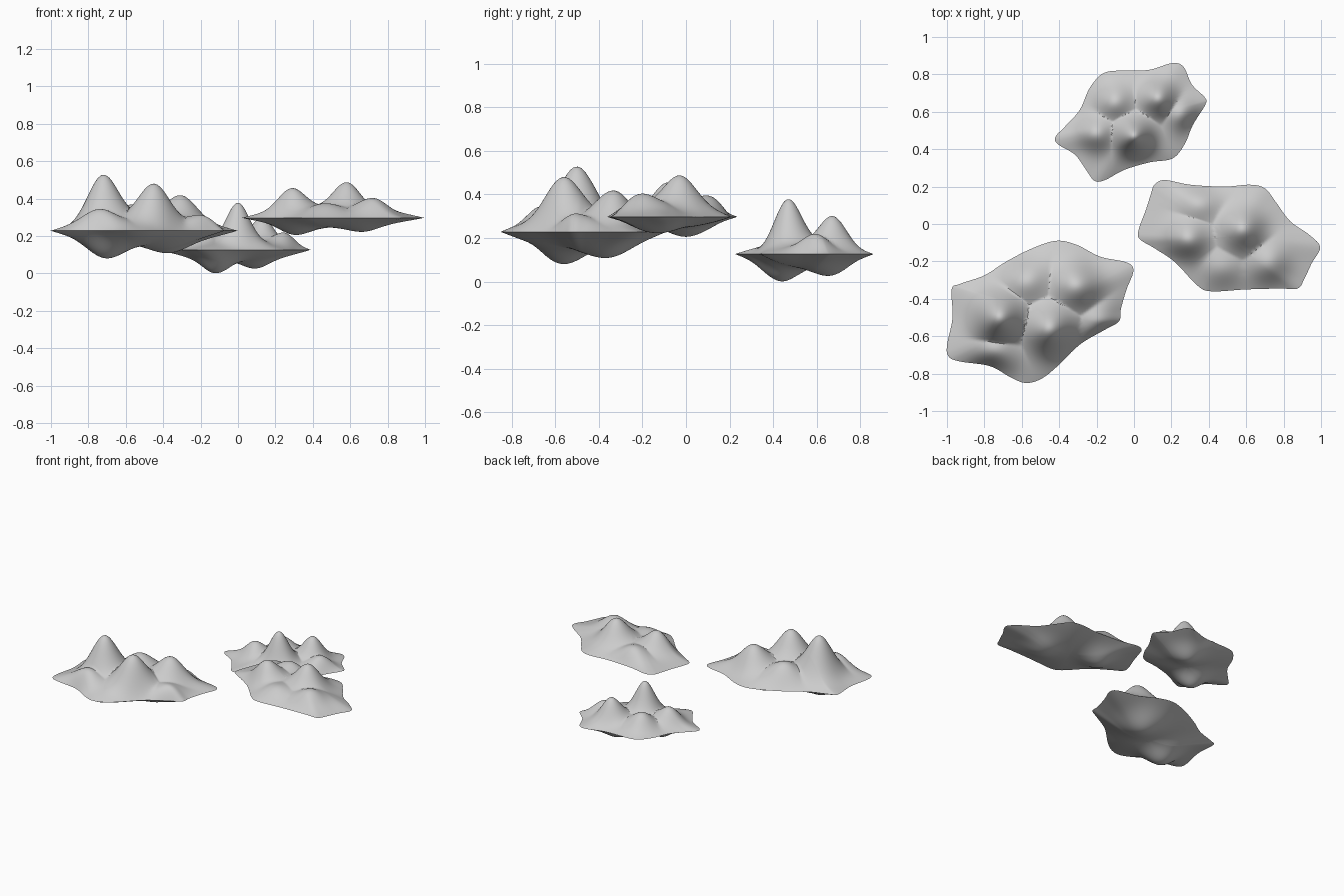
import bpy, math
from mathutils import Vector

if "Cube" in bpy.data.objects:
    bpy.data.objects.remove(bpy.data.objects["Cube"])

RINGS, SUB = 36, 6


def smooth_loop(points):
    """Closed Catmull-Rom curve through the control points."""
    p = [Vector(q) for q in points]
    n, out = len(p), []
    for i in range(n):
        a, b, c, d = p[i - 1], p[i], p[(i + 1) % n], p[(i + 2) % n]
        for k in range(SUB):
            t = k / SUB
            out.append(0.5 * (2 * b + (c - a) * t + (2 * a - 5 * b + 4 * c - d) * t * t
                              + (3 * b - a - 3 * c + d) * t ** 3))
    return out


def relief(pos, t, base, bumps, width):
    """Gentle dome that fades to the rim, with bell-shaped bumps on it."""
    dome = base * (1 - t * t)
    fade = 1 - t ** 6
    best = dome
    for x, y, h in bumps:
        r2 = (pos.x - x) ** 2 + (pos.y - y) ** 2
        best = max(best, dome + (h - dome) * math.exp(-r2 / width ** 2) * fade)
    return best


def island(name, outline, centre, rim_z, peaks, roots, top, under):
    """Land mass: a mountain surface and a hanging underside sharing one rim."""
    rim, c = smooth_loop(outline), Vector(centre)
    n = len(rim)
    verts = [(q.x, q.y, rim_z) for q in rim]
    faces = []
    for sign, bumps, (base, width) in ((1, peaks, top), (-1, roots, under)):
        bumps = [(x, y, abs(z - rim_z)) for x, y, z in bumps]
        prev = 0
        for k in range(1, RINGS):
            t = 1 - k / RINGS
            start = len(verts)
            for q in rim:
                p = c + (q - c) * t
                verts.append((p.x, p.y, rim_z + sign * relief(p, t, base, bumps, width)))
            for i in range(n):
                j = (i + 1) % n
                faces.append([prev + i, prev + j, start + j, start + i][::sign])
            prev = start
        verts.append((c.x, c.y, rim_z + sign * relief(c, 0, base, bumps, width)))
        tip = len(verts) - 1
        faces += [[prev + i, prev + (i + 1) % n, tip][::sign] for i in range(n)]
    # outlines may run clockwise: make every face point outwards
    area = sum(rim[i - 1].x * rim[i].y - rim[i].x * rim[i - 1].y for i in range(n))
    if area < 0:
        faces = [f[::-1] for f in faces]
    mesh = bpy.data.meshes.new(name)
    mesh.from_pydata(verts, [], faces)
    ob = bpy.data.objects.new(name, mesh)
    bpy.context.collection.objects.link(ob)
    bpy.ops.object.select_all(action='DESELECT')
    ob.select_set(True)
    bpy.context.view_layer.objects.active = ob
    bpy.ops.object.shade_smooth_by_angle(angle=math.radians(40))


# Large island, front left
island("large_island",
       [(-.42, -.09), (-.31, -.11), (-.18, -.175), (-.04, -.205), (-.003, -.25),
        (-.04, -.35), (-.07, -.455), (-.08, -.52), (-.155, -.565), (-.29, -.645),
        (-.42, -.77), (-.50, -.83), (-.58, -.85), (-.66, -.82), (-.77, -.76),
        (-.93, -.735), (-.99, -.71), (-1, -.65), (-.97, -.5), (-.975, -.35),
        (-.93, -.32), (-.80, -.275), (-.69, -.205), (-.555, -.135)],
       (-.5, -.47), .228,
       [(-.72, -.50, .53), (-.45, -.56, .48), (-.31, -.33, .42),
        (-.74, -.69, .36), (-.57, -.31, .37), (-.19, -.52, .32)],
       [(-.70, -.56, .08), (-.38, -.37, .108)],
       (.075, .115), (.075, .13))

# Medium island, right
island("medium_island",
       [(.11, .21), (.165, .235), (.30, .21), (.485, .20), (.62, .21), (.70, .19),
        (.76, .115), (.835, .015), (.94, -.06), (.995, -.125), (.95, -.21),
        (.91, -.295), (.875, -.345), (.78, -.345), (.595, -.35), (.415, -.36),
        (.34, -.33), (.22, -.205), (.11, -.13), (.03, -.08), (.025, -.03),
        (.065, .08), (.09, .16)],
       (.5, -.07), .297,
       [(.58, -.03, .487), (.29, -.08, .457), (.72, -.20, .405),
        (.35, .10, .397), (.47, -.21, .375)],
       [(.31, 0, .205), (.66, -.13, .222)],
       (.06, .10), (.05, .11))

# Small island, back
island("small_island",
       [(.205, .86), (.265, .84), (.31, .745), (.38, .675), (.38, .635), (.315, .53),
        (.27, .425), (.205, .35), (.085, .33), (-.05, .29), (-.155, .235),
        (-.21, .23), (-.25, .28), (-.315, .37), (-.405, .425), (-.42, .465),
        (-.37, .52), (-.29, .61), (-.235, .73), (-.155, .81), (-.02, .82), (.085, .825)],
       (0, .55), .126,
       [(0, .47, .378), (.13, .67, .302), (.25, .585, .225),
        (-.10, .65, .245), (-.20, .48, .25)],
       [(-.12, .44, 0), (.09, .65, .026)],
       (.055, .085), (.06, .10))
